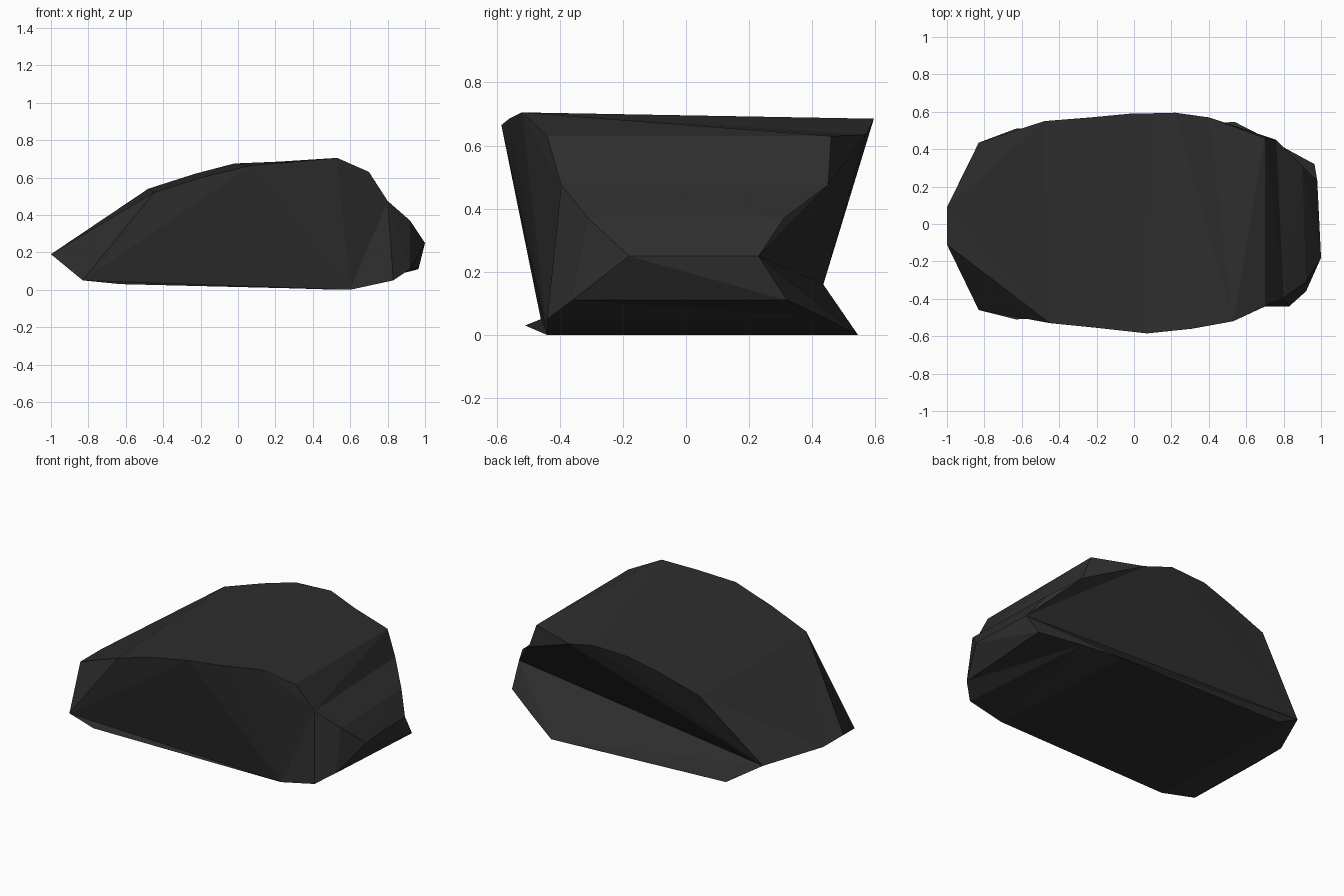
import bpy
import bmesh

# Rock outline, walked over the top and back underneath:
# each row is a front point and its matching back point
ROWS = [
    ((-1.00, -0.11, 0.19), (-1.00, 0.09, 0.19)),    # 0 low tip
    ((-0.45, -0.53, 0.52), (-0.48, 0.55, 0.54)),
    ((-0.20, -0.555, 0.60), (-0.23, 0.57, 0.62)),
    ((0.07, -0.585, 0.665), (-0.02, 0.59, 0.675)),
    ((0.31, -0.56, 0.685), (0.10, 0.592, 0.68)),
    ((0.53, -0.52, 0.705), (0.22, 0.595, 0.685)),   # 5 ridge
    ((0.53, -0.52, 0.705), (0.40, 0.57, 0.635)),
    ((0.70, -0.44, 0.63), (0.70, 0.46, 0.63)),
    ((0.80, -0.395, 0.475), (0.76, 0.45, 0.475)),
    ((0.92, -0.31, 0.37), (0.90, 0.31, 0.37)),
    ((1.00, -0.18, 0.25), (0.98, 0.23, 0.25)),      # 10 nose
    ((0.92, -0.36, 0.11), (0.965, 0.32, 0.11)),
    ((0.83, -0.44, 0.05), (0.75, 0.437, 0.055)),
    ((0.60, -0.44, 0.00), (0.54, 0.545, 0.00)),
    ((-0.63, -0.51, 0.03), (-0.63, 0.51, 0.035)),
    ((-0.83, -0.46, 0.05), (-0.83, 0.435, 0.16)),   # 15 under the tip
]
# Facets of the two broken sides, as row numbers
FRONT = [(0, 1, 15), (1, 2, 3, 15), (3, 4, 5, 13, 15), (5, 7, 8, 13),
         (8, 11, 12, 13), (8, 9, 10, 11), (13, 14, 15)]
BACK = [(0, 1, 15), (1, 2, 3, 15), (3, 4, 5, 15), (5, 6, 10, 15),
        (6, 7, 8, 10), (8, 9, 10), (10, 11, 12, 13), (10, 13, 15), (13, 14, 15)]

bm = bmesh.new()
front = [bm.verts.new(f) for f, b in ROWS]
back = [bm.verts.new(b) for f, b in ROWS]

# Band of facets around the top, nose and underside
for i in range(len(ROWS)):
    j = (i + 1) % len(ROWS)
    bm.faces.new((front[i], front[j], back[j], back[i]))

# Side facets
for ring, facets in ((front, FRONT), (back, BACK)):
    for facet in facets:
        bm.faces.new([ring[i] for i in facet])

bmesh.ops.remove_doubles(bm, verts=bm.verts[:], dist=0.0005)
bmesh.ops.triangulate(bm, faces=bm.faces[:])
bmesh.ops.recalc_face_normals(bm, faces=bm.faces[:])

mesh = bpy.data.meshes.new("rock")
bm.to_mesh(mesh)
bm.free()

stone = bpy.data.materials.new("dark_stone")
stone.diffuse_color = (0.027, 0.027, 0.027, 1.0)
mesh.materials.append(stone)

rock = bpy.data.objects.new("rock", mesh)
bpy.context.collection.objects.link(rock)
